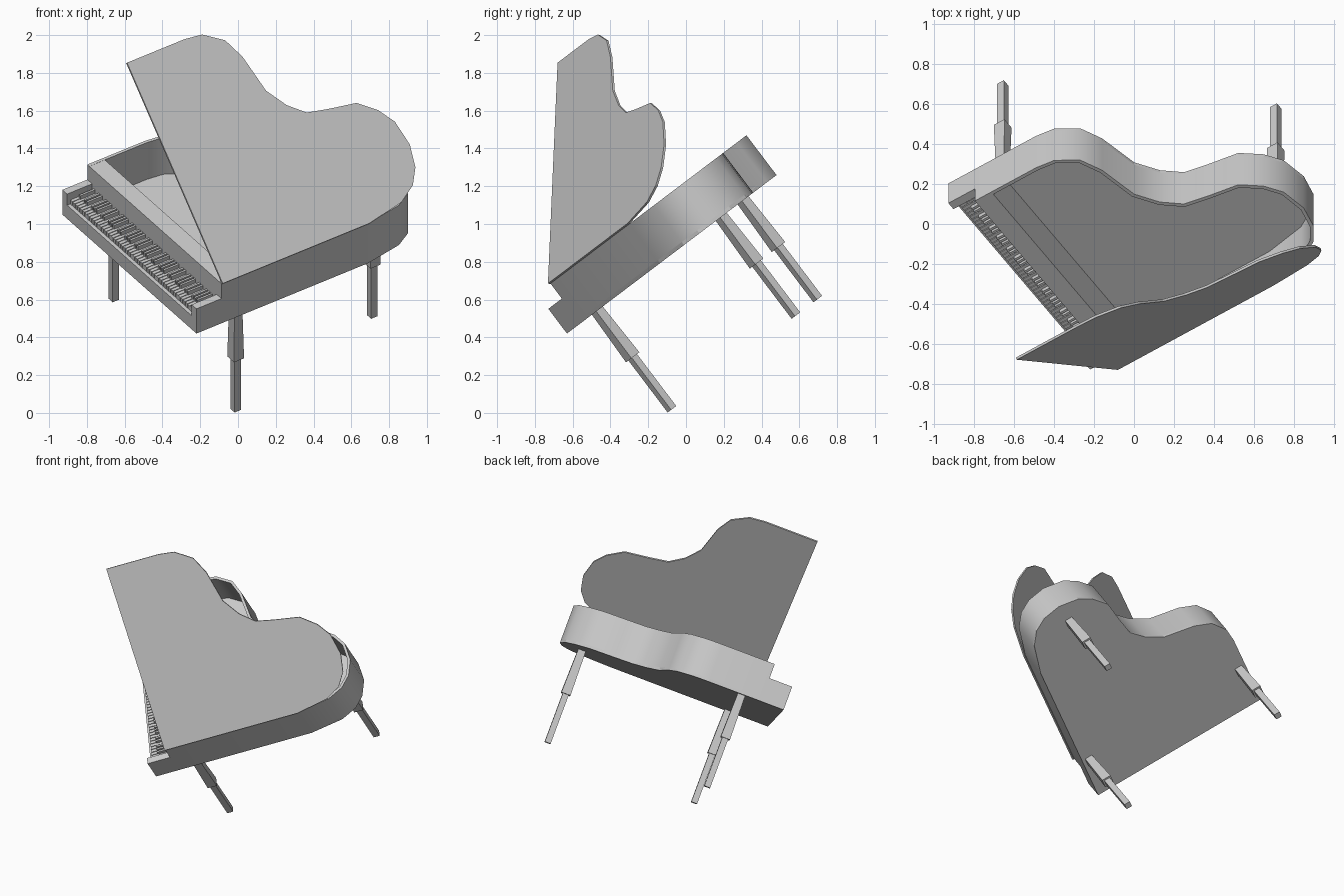
import bpy, bmesh, math
from mathutils import Matrix, Vector

if "Cube" in bpy.data.objects:
    bpy.data.objects.remove(bpy.data.objects["Cube"])

# Piano frame: x = depth from the keyboard, y = along the keyboard, z = up
FRAME = (Matrix.Translation((-0.22, -0.63, 0.42))
         @ Matrix.Rotation(math.radians(37.1), 4, 'X')
         @ Matrix.Rotation(math.radians(34.2), 4, 'Z'))
WIDTH, FRONT, TOP = 1.263, 0.16, 0.264

grey = bpy.data.materials.new("plain_grey")
grey.diffuse_color = (0.6, 0.6, 0.6, 1)
grey.use_nodes = True
grey.node_tree.nodes["Principled BSDF"].inputs["Base Color"].default_value = grey.diffuse_color


def finish(name, bm, matrix=FRAME, smooth=False):
    bmesh.ops.recalc_face_normals(bm, faces=bm.faces)
    mesh = bpy.data.meshes.new(name)
    bm.to_mesh(mesh)
    bm.free()
    mesh.transform(matrix)
    mesh.materials.append(grey)
    obj = bpy.data.objects.new(name, mesh)
    bpy.context.collection.objects.link(obj)
    if smooth:
        bpy.ops.object.select_all(action='DESELECT')
        obj.select_set(True)
        bpy.context.view_layer.objects.active = obj
        bpy.ops.object.shade_smooth_by_angle(angle=math.radians(35))
    return obj


def add_box(bm, lo, hi):
    size = [h - l for l, h in zip(lo, hi)]
    mid = [(h + l) / 2 for l, h in zip(lo, hi)]
    bmesh.ops.create_cube(bm, size=1, matrix=Matrix.Translation(mid) @ Matrix.Diagonal((*size, 1)))


def box(name, lo, hi):
    bm = bmesh.new()
    add_box(bm, lo, hi)
    return finish(name, bm)


def slab(name, pts, z0, z1, matrix=FRAME):
    bm = bmesh.new()
    face = bm.faces.new([bm.verts.new((x, y, z0)) for x, y in pts])
    ext = bmesh.ops.extrude_face_region(bm, geom=[face])
    bmesh.ops.translate(bm, vec=(0, 0, z1 - z0),
                        verts=[v for v in ext["geom"] if isinstance(v, bmesh.types.BMVert)])
    return finish(name, bm, matrix)


def inset_path(pts, d):
    # Mitred offset of an open path towards its left side
    out = []
    for i, p in enumerate(pts):
        p = Vector(p)
        dirs = []
        if i > 0:
            dirs.append((p - Vector(pts[i - 1])).normalized())
        if i < len(pts) - 1:
            dirs.append((Vector(pts[i + 1]) - p).normalized())
        normals = [Vector((-t.y, t.x)) for t in dirs]
        n = sum(normals, Vector((0, 0))).normalized()
        out.append(p + n * d / n.dot(normals[0]))
    return out


# Curved side of the case
CURVE = [(1.10, 0), (1.323, 0.04), (1.42, 0.098), (1.475, 0.179), (1.498, 0.30),
         (1.471, 0.439), (1.409, 0.527), (1.309, 0.605), (1.143, 0.632), (1.016, 0.658),
         (0.923, 0.736), (0.844, 0.85), (0.796, 1.064), (0.741, 1.178), (0.633, 1.25),
         (0.53, WIDTH)]
outline = [(FRONT, 0)] + CURVE + [(FRONT, WIDTH)]

# Bottom board
slab("bottom_board", [(0, 0)] + CURVE + [(0, WIDTH)], 0, 0.02)

# Thin curved rim wall
bm = bmesh.new()
inner = inset_path(outline, 0.018)
rings = [[bm.verts.new((p[0], p[1], z)) for z, p in
          ((0.0, o), (TOP, o), (TOP, n), (0.0, n))] for o, n in zip(outline, inner)]
for r, s in zip(rings, rings[1:]):
    for k in range(4):
        bm.faces.new((r[k], r[(k + 1) % 4], s[(k + 1) % 4], s[k]))
bm.faces.new(rings[0])
bm.faces.new(rings[-1][::-1])
finish("rim", bm, smooth=True)

# Beam behind the keys, key bed and cheeks
box("key_beam", (FRONT, 0.005, 0.01), (0.26, WIDTH - 0.005, TOP - 0.001))
box("key_bed", (0, 0, 0), (FRONT, WIDTH, 0.09))
CHEEK = 0.045
box("right_cheek", (0, 0, 0), (FRONT + 0.01, CHEEK, 0.164))
box("left_cheek", (0, WIDTH - CHEEK, 0), (FRONT + 0.01, WIDTH, 0.164))

# White keys, and black keys in groups of two and three
white, black = bmesh.new(), bmesh.new()
step = (WIDTH - 2 * CHEEK) / 52
for i in range(52):
    y = WIDTH - CHEEK - i * step
    add_box(white, (0.02, y - step + 0.002, 0.085), (FRONT, y - 0.002, 0.118))
    if i % 7 in (0, 2, 3, 5, 6) and i < 51:
        add_box(black, (0.065, y - step - 0.006, 0.09), (FRONT, y - step + 0.006, 0.142))
finish("white_keys", white)
finish("black_keys", black)

# Legs: wide upper block and slim lower post
for name, x, y in (("right_front_leg", 0.285, 0.05), ("left_front_leg", 0.295, 1.213),
                   ("back_leg", 1.345, 0.324)):
    bm = bmesh.new()
    for z0, z1, s0, s1 in ((-0.31, 0.0, 0.064, 0.052), (-0.655, -0.30, 0.041, 0.041)):
        bmesh.ops.create_cone(bm, cap_ends=True, segments=4,
                              radius1=s0 / math.sqrt(2), radius2=s1 / math.sqrt(2), depth=z1 - z0,
                              matrix=Matrix.Translation((x, y, (z0 + z1) / 2))
                              @ Matrix.Rotation(math.pi / 4, 4, 'Z'))
    finish(name, bm)

# Lid, opened halfway on its hinge along the straight side
hinge = FRAME @ Matrix.Translation((0, 0, TOP + 0.004)) @ Matrix.Rotation(math.pi / 4, 4, 'X')
slab("lid", inset_path(outline, -0.006), 0, 0.012, hinge)
